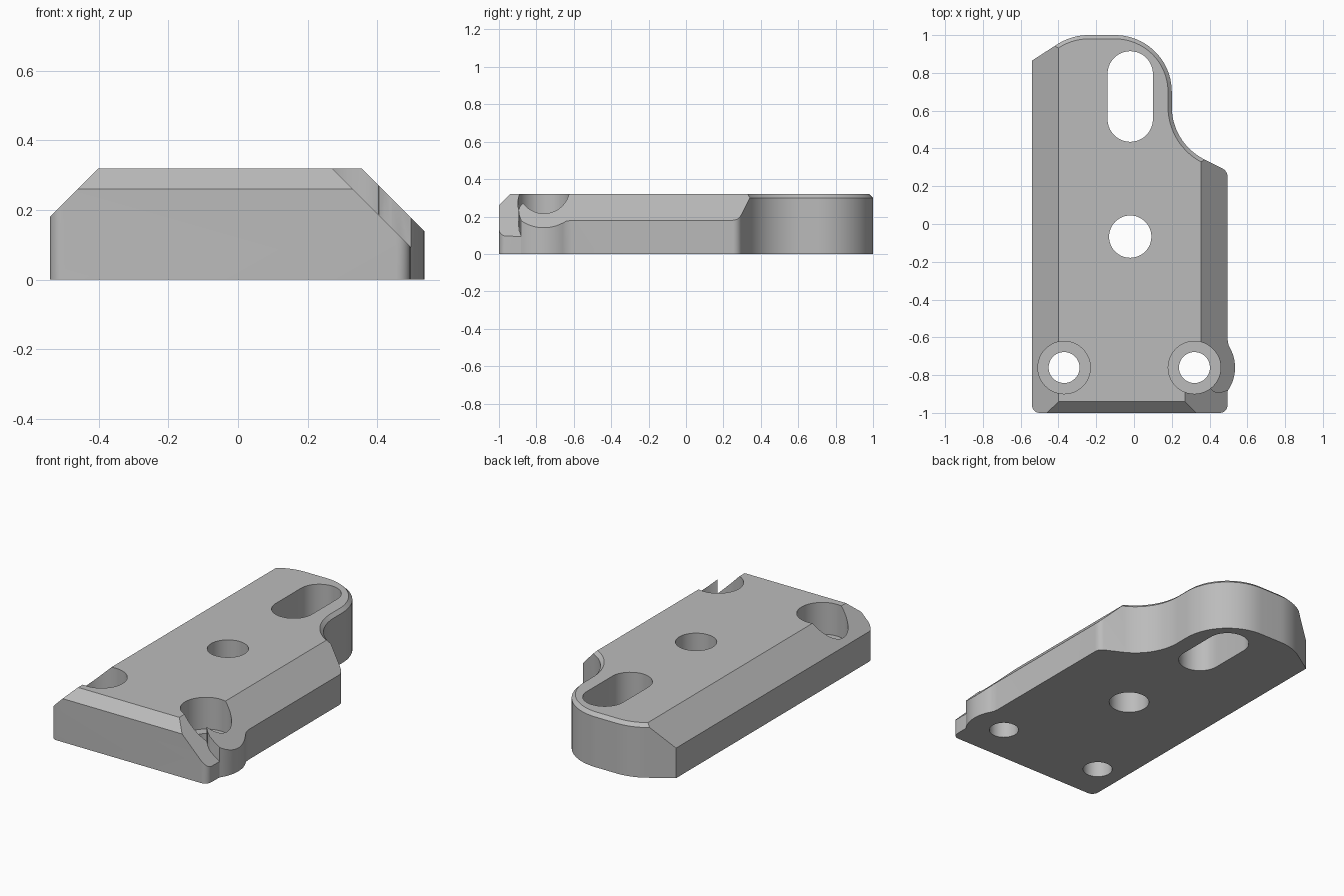
import bpy, bmesh
from math import sin, cos, radians

cube = bpy.data.objects.get("Cube")
if cube:
    bpy.data.objects.remove(cube, do_unlink=True)

HEIGHT = 0.32

grey = bpy.data.materials.new("plain grey")
grey.use_nodes = True
grey.diffuse_color = (0.5, 0.5, 0.5, 1)
grey.node_tree.nodes["Principled BSDF"].inputs["Base Color"].default_value = (0.5, 0.5, 0.5, 1)


def arc(cx, cy, r, start, end, steps):
    angles = [radians(start + (end - start) * i / steps) for i in range(steps + 1)]
    return [(cx + r * cos(a), cy + r * sin(a)) for a in angles]


def prism(outline, z0, z1):
    bm = bmesh.new()
    face = bm.faces.new([bm.verts.new((x, y, z0)) for x, y in outline])
    top = bmesh.ops.extrude_face_region(bm, geom=[face])["geom"]
    for v in top:
        if isinstance(v, bmesh.types.BMVert):
            v.co.z = z1
    bmesh.ops.recalc_face_normals(bm, faces=bm.faces)
    return bm


def slice_off(bm, point, normal):
    """Remove everything on the normal's side of a plane and cap the cut."""
    cut = bmesh.ops.bisect_plane(bm, geom=bm.verts[:] + bm.edges[:] + bm.faces[:], dist=1e-5,
                                 plane_co=point, plane_no=normal, clear_outer=True)
    edges = [e for e in cut["geom_cut"] if isinstance(e, bmesh.types.BMEdge) and e.is_boundary]
    bmesh.ops.contextual_create(bm, geom=edges)
    bmesh.ops.recalc_face_normals(bm, faces=bm.faces)


def to_object(name, bm):
    mesh = bpy.data.meshes.new(name)
    bm.to_mesh(mesh)
    bm.free()
    mesh.materials.append(grey)
    ob = bpy.data.objects.new(name, mesh)
    bpy.context.collection.objects.link(ob)
    return ob


# Plate outline, counter-clockwise from the front left corner
outline = (arc(-0.50, -0.96, 0.04, 180, 270, 6)
           + arc(0.455, -0.96, 0.04, 270, 360, 6)
           + arc(0.32, -0.76, 0.215, -35, 28, 14)
           + [(0.5, -0.64), (0.495, -0.61)]
           + arc(0.445, 0.25, 0.05, 0, 61, 6)
           + arc(0.51, 0.62, 0.31, 241, 180, 14)
           + arc(-0.10, 0.70, 0.30, 0, 90, 20)
           + arc(-0.24, 0.69, 0.31, 90, 120, 8)
           + [(-0.54, 0.865)])
body = prism(outline, 0, HEIGHT)

# Fine bevel round the back edge
rim = []
for e in body.edges:
    mid = (e.verts[0].co + e.verts[1].co) / 2
    if min(v.co.z for v in e.verts) > HEIGHT - 0.01 and mid.y > 0.3 and -0.53 < mid.x < 0.46:
        rim.append(e)
bmesh.ops.bevel(body, geom=rim, offset=0.02, offset_type='OFFSET', segments=1,
                profile=0.5, affect='EDGES')

# Broad bevels: left side, right side, front
slice_off(body, (-0.40, 0, HEIGHT), (-1, 0, 1))
slice_off(body, (0.355, 0, HEIGHT), (1, 0, 1))
slice_off(body, (0, -0.94, HEIGHT), (0, -1, 1))
plate = to_object("mounting_plate", body)

# Cutters: slot, centre hole, two counterbored screw holes
cutters = [
    to_object("slot_cutter", prism(arc(-0.02, 0.795, 0.12, 0, 180, 24)
                                   + arc(-0.02, 0.555, 0.12, 180, 360, 24), -0.1, 0.5)),
    to_object("centre_hole_cutter", prism(arc(-0.02, -0.067, 0.112, 0, 352.5, 47), -0.1, 0.5)),
]
for side, x in (("right", -0.37), ("left", 0.32)):
    cutters.append(to_object(side + "_screw_hole_cutter",
                             prism(arc(x, -0.76, 0.082, 0, 352.5, 47), -0.1, 0.5)))
    cutters.append(to_object(side + "_counterbore_cutter",
                             prism(arc(x, -0.76, 0.139, 0, 352.5, 47), 0.13, 0.5)))

# Deeper sloping relief at the front corner
relief = prism([(0.2, -1.1), (0.6, -1.1), (0.6, -0.883), (0.49, -0.883), (0.465, -0.892),
                (0.44, -0.895), (0.42, -0.887), (0.405, -0.872), (0.2, -0.872)], -0.1, 0.5)
slice_off(relief, (0.27, 0, HEIGHT), (-1, 0, -1))
cutters.append(to_object("corner_relief_cutter", relief))

for cutter in cutters:
    mod = plate.modifiers.new(cutter.name, 'BOOLEAN')
    mod.operation = 'DIFFERENCE'
    mod.solver = 'EXACT'
    mod.object = cutter

# Bake the cuts, then drop the cutters
bpy.context.view_layer.update()
graph = bpy.context.evaluated_depsgraph_get()
baked = bpy.data.meshes.new_from_object(plate.evaluated_get(graph))
plate.modifiers.clear()
plate.data = baked
for cutter in cutters:
    bpy.data.objects.remove(cutter, do_unlink=True)

bpy.ops.object.select_all(action='DESELECT')
plate.select_set(True)
bpy.context.view_layer.objects.active = plate
bpy.ops.object.shade_smooth_by_angle(angle=radians(25))
